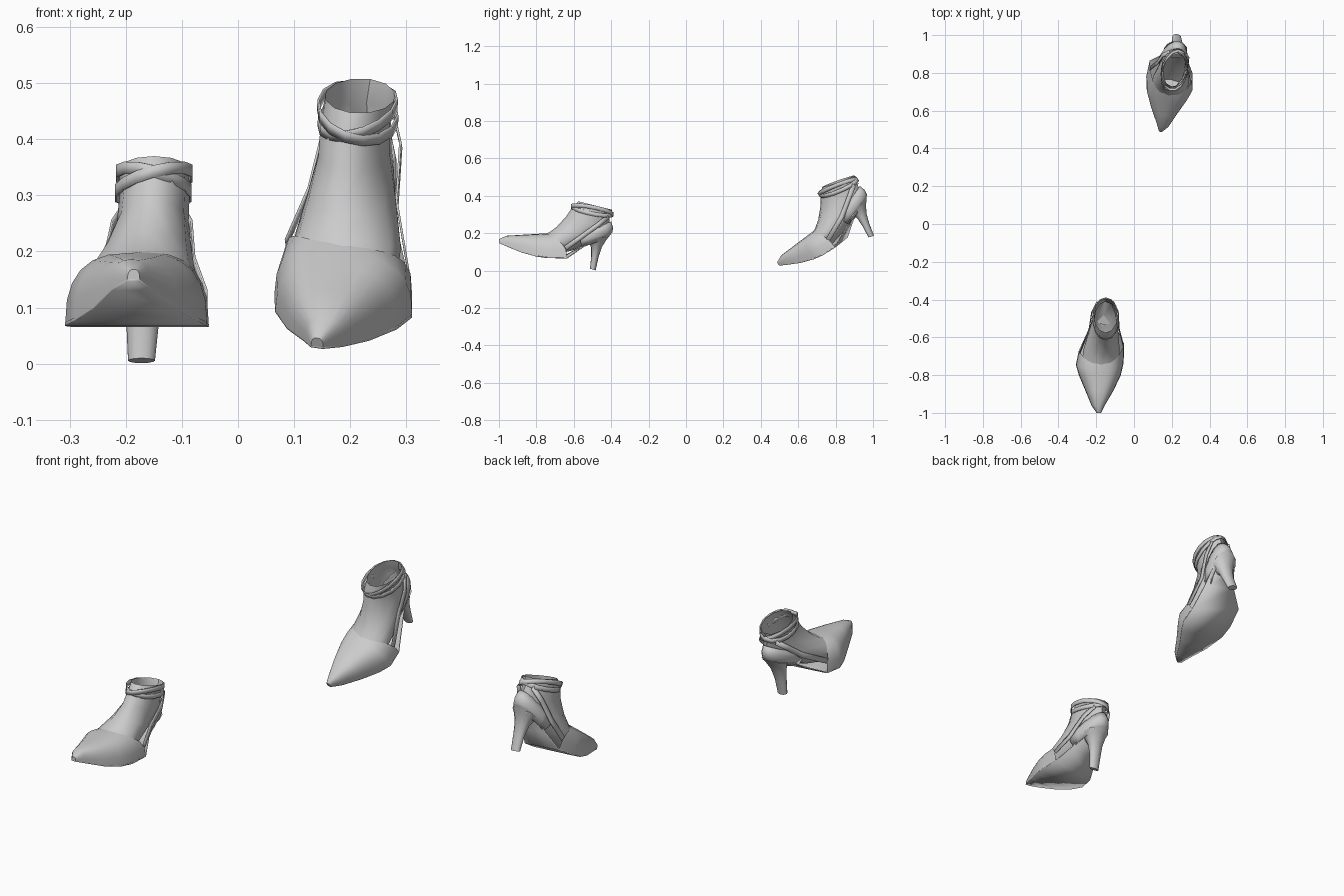
import bpy, bmesh, math
from mathutils import Matrix, Vector

cube = bpy.data.objects.get("Cube")
if cube:
    bpy.data.objects.remove(cube, do_unlink=True)

grey = bpy.data.materials.new("plain grey")
grey.use_nodes = True
COL = (0.6, 0.6, 0.6, 1)
grey.diffuse_color = COL
grey.node_tree.nodes["Principled BSDF"].inputs["Base Color"].default_value = COL

# Placements: parts are modelled around the toe tip of the right shoe
TOE = Vector((-0.185, -1.0, 0.155))
RIGHT = Matrix.Identity(4)
LEFT = (Matrix.Translation((0.14, 0.495, 0.035))
        @ Matrix.Rotation(math.radians(-9), 4, 'Z')
        @ Matrix.Rotation(math.radians(8), 4, 'Y')
        @ Matrix.Rotation(math.radians(33), 4, 'X')
        @ Matrix.Diagonal((-1, 1, 1, 1)) @ Matrix.Translation(-TOE))


def loft(name, rows, closed=False, cap_start=False, cap_end=False, thick=0, angle=45):
    """Skin rows of points and place one copy on each foot."""
    for side, mat in (("right", RIGHT), ("left", LEFT)):
        bm = bmesh.new()
        vs = [[bm.verts.new(mat @ Vector(p)) for p in row] for row in rows]
        n = len(rows[0])
        for a, b in zip(vs, vs[1:]):
            for i in range(n if closed else n - 1):
                j = (i + 1) % n
                bm.faces.new((a[i], a[j], b[j], b[i]))
        if cap_start:
            bm.faces.new(vs[0])
        if cap_end:
            bm.faces.new(vs[-1])
        bmesh.ops.recalc_face_normals(bm, faces=bm.faces)
        me = bpy.data.meshes.new(side + "_" + name)
        bm.to_mesh(me)
        bm.free()
        me.materials.append(grey)
        ob = bpy.data.objects.new(side + "_" + name, me)
        bpy.context.collection.objects.link(ob)
        if thick:
            mod = ob.modifiers.new("thickness", 'SOLIDIFY')
            mod.thickness = thick
            mod.offset = 0
        bpy.ops.object.select_all(action='DESELECT')
        ob.select_set(True)
        bpy.context.view_layer.objects.active = ob
        bpy.ops.object.shade_smooth_by_angle(angle=math.radians(angle))


def ring(front, back, xc, w, n=12, tilt=0, lift=0):
    """Ellipse through a front and a back (y, z) point with half width w."""
    out = []
    for i in range(n):
        t = 2 * math.pi * i / n
        s, c = math.sin(t), math.cos(t)
        y = (front[0] + back[0]) / 2 + (front[0] - back[0]) / 2 * c
        z = (front[1] + back[1]) / 2 + (front[1] - back[1]) / 2 * c
        out.append((xc + w * s, y, z + tilt * s + lift))
    return out


# Foot and ankle, open at the top
foot = [((-0.575, 0.37), (-0.395, 0.325), -0.150, 0.062),
        ((-0.61, 0.335), (-0.41, 0.285), -0.148, 0.062),
        ((-0.64, 0.29), (-0.41, 0.215), -0.152, 0.064),
        ((-0.69, 0.235), (-0.49, 0.165), -0.162, 0.080),
        ((-0.73, 0.205), (-0.60, 0.11), -0.172, 0.096),
        ((-0.78, 0.185), (-0.72, 0.08), -0.180, 0.098)]
loft("foot", [ring(*r) for r in foot], closed=True, cap_end=True)

# Pointed toe upper: left edge y, top y, right edge y, left x, right x, sole z, top z
stations = [(-1.0, -1.0, -1.0, -0.197, -0.175, 0.150, 0.168),
            (-0.96, -0.96, -0.96, -0.225, -0.155, 0.133, 0.186),
            (-0.88, -0.88, -0.88, -0.258, -0.108, 0.100, 0.191),
            (-0.80, -0.80, -0.80, -0.292, -0.070, 0.078, 0.196),
            (-0.745, -0.765, -0.735, -0.308, -0.055, 0.070, 0.198),
            (-0.67, -0.742, -0.635, -0.292, -0.052, 0.068, 0.199)]


def arch(yl, yt, yr, xl, xr, zs, zt, n=12):
    out = []
    for i in range(n + 1):
        u = math.pi * i / n
        c, s = math.cos(u), max(0, math.sin(u))
        ye = yl if c > 0 else yr
        x = (xl + xr) / 2 - (xr - xl) / 2 * math.copysign(abs(c) ** 0.7, c)
        out.append((x, ye + (yt - ye) * s * s, zs + (zt - zs) * s ** 0.8))
    return out


loft("toe_upper", [arch(*s) for s in stations], cap_start=True)

# Sole from the toe up through the waist to the heel seat
edges = [(s[0], s[2], s[3], s[4], s[5]) for s in stations]
edges += [(-0.57, -0.56, -0.245, -0.088, 0.120),
          (-0.51, -0.51, -0.220, -0.098, 0.155),
          (-0.43, -0.43, -0.195, -0.112, 0.178)]
loft("sole", [[(xl, yl, z), (xr, yr, z)] for yl, yr, xl, xr, z in edges], thick=0.006)


# Heel counter, a cup open to the front
def cup(yf, yb, zf, zb, w, xc=-0.155, n=10):
    out = []
    for i in range(n + 1):
        a = math.pi * (i / n - 0.5)
        k = math.cos(a)
        out.append((xc + w * math.sin(a), yf + (yb - yf) * k, zf + (zb - zf) * k))
    return out


loft("heel_counter", [cup(-0.555, -0.425, 0.125, 0.172, 0.058),
                      cup(-0.565, -0.395, 0.155, 0.205, 0.073),
                      cup(-0.565, -0.392, 0.172, 0.23, 0.073),
                      cup(-0.565, -0.402, 0.188, 0.262, 0.068)], thick=0.004)

# Tapered high heel
heel = [((-0.513, 0.010), (-0.483, 0.001), -0.172, 0.024),
        ((-0.507, 0.075), (-0.468, 0.070), -0.170, 0.029),
        ((-0.508, 0.125), (-0.450, 0.125), -0.164, 0.037),
        ((-0.520, 0.152), (-0.425, 0.165), -0.157, 0.052),
        ((-0.535, 0.155), (-0.405, 0.190), -0.155, 0.062)]
loft("heel", [ring(*r) for r in heel], closed=True, cap_start=True, cap_end=True)

# Crossed straps around the ankle
for name, tilt in (("ankle_strap_upper", 0.018), ("ankle_strap_lower", -0.018)):
    grow = 0.002 if tilt > 0 else 0
    rows = [ring((-0.612 - grow, 0.343), (-0.392 + grow, 0.300), -0.150, 0.067 + grow,
                 n=14, tilt=tilt, lift=h) for h in (-0.011, 0.011)]
    loft(name, rows, closed=True, thick=0.004)

# Side straps from the toe upper past the heel counter to the ankle
paths = {"outer_side_strap": [(-0.286, -0.68, 0.120), (-0.238, -0.56, 0.180),
                              (-0.224, -0.47, 0.245), (-0.195, -0.415, 0.288)],
         "inner_side_strap": [(-0.056, -0.645, 0.120), (-0.078, -0.56, 0.180),
                              (-0.083, -0.47, 0.245), (-0.108, -0.415, 0.288)]}
for name, pts in paths.items():
    loft(name, [[(x, y + 0.006, z - 0.011), (x, y - 0.006, z + 0.011)] for x, y, z in pts],
         thick=0.004)
